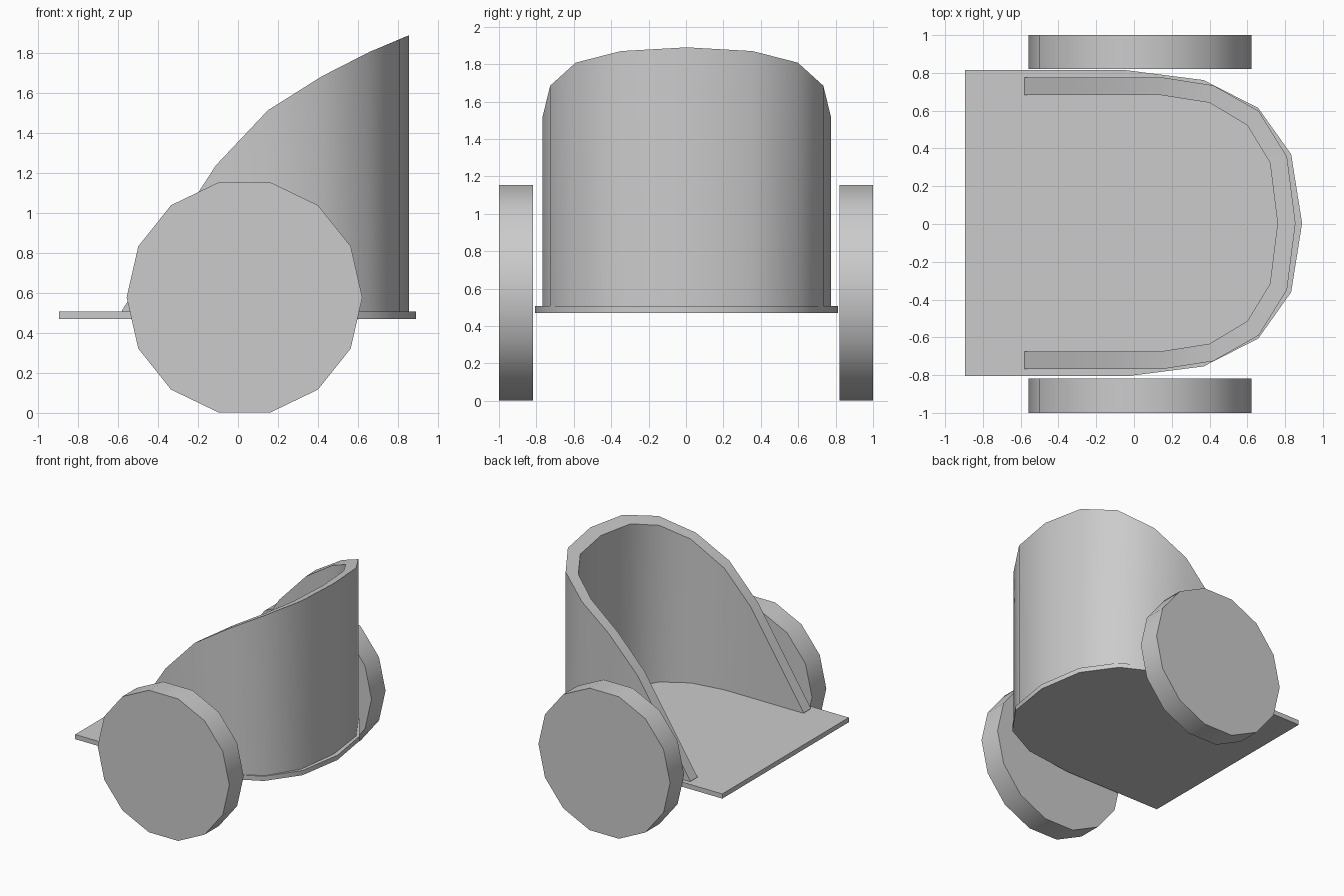
import bpy, bmesh, math

if "Cube" in bpy.data.objects:
    bpy.data.objects.remove(bpy.data.objects["Cube"])

YC = 0.004  # mirror line of the body


def finish(name, bm):
    bmesh.ops.recalc_face_normals(bm, faces=bm.faces)
    me = bpy.data.meshes.new(name)
    bm.to_mesh(me)
    bm.free()
    ob = bpy.data.objects.new(name, me)
    bpy.context.collection.objects.link(ob)
    bpy.ops.object.select_all(action='DESELECT')
    ob.select_set(True)
    bpy.context.view_layer.objects.active = ob
    bpy.ops.object.shade_smooth_by_angle(angle=math.radians(30))
    return ob


def mirrored(half):
    """Half outline (back to nose) -> full U outline."""
    return ([(x, YC + y) for x, y in half]
            + [(x, YC - y) for x, y in reversed(half[:-1])])


def prism(name, ring_a, ring_b):
    bm = bmesh.new()
    a = [bm.verts.new(p) for p in ring_a]
    b = [bm.verts.new(p) for p in ring_b]
    bm.faces.new(a)
    bm.faces.new(b)
    for i in range(len(a)):
        j = (i + 1) % len(a)
        bm.faces.new((a[i], a[j], b[j], b[i]))
    return finish(name, bm)


# Floor board: flat U-shaped plate
floor = mirrored([(-0.895, 0.81), (-0.04, 0.81), (0.368, 0.758),
                  (0.658, 0.61), (0.832, 0.365), (0.89, 0)])
prism("floor_board", [(x, y, 0.47) for x, y in floor],
      [(x, y, 0.508) for x, y in floor])

# Curved wall, its top edge following a sloped side profile
TOP = [(-0.58, 0.515), (-0.11, 1.24), (0.15, 1.515), (0.42, 1.685),
       (0.66, 1.808), (0.81, 1.87), (0.855, 1.89)]


def top_z(x):
    for (x0, z0), (x1, z1) in zip(TOP, TOP[1:]):
        if x <= x1:
            return z0 + (z1 - z0) * (x - x0) / (x1 - x0)
    return TOP[-1][1]


outer = mirrored([(-0.58, 0.772), (-0.33, 0.772), (-0.11, 0.772), (0.15, 0.772),
                  (0.42, 0.73), (0.66, 0.594), (0.81, 0.352), (0.855, 0)])
inner = mirrored([(-0.58, 0.68), (-0.33, 0.68), (-0.11, 0.68), (0.13, 0.68),
                  (0.40, 0.638), (0.60, 0.518), (0.72, 0.32), (0.76, 0)])
bm = bmesh.new()
rows = []
for (ox, oy), (ix, iy) in zip(outer, inner):
    rows.append([bm.verts.new(p) for p in (
        (ox, oy, 0.505), (ox, oy, top_z(ox)), (ix, iy, top_z(ix)), (ix, iy, 0.505))])
for r, s in zip(rows, rows[1:]):
    for k in range(4):
        m = (k + 1) % 4
        bm.faces.new((r[k], r[m], s[m], s[k]))
bm.faces.new(rows[0])
bm.faces.new(rows[-1])
finish("curved_wall", bm)

# Wheels: solid 14-sided discs
R, WX, WZ = 0.59, 0.0325, 0.578
disc = [(WX + R * math.cos(math.tau * i / 14), WZ + R * math.sin(math.tau * i / 14))
        for i in range(14)]
for name, y0, y1 in (("front_wheel", -1.0, -0.817), ("rear_wheel", 0.82, 1.0)):
    prism(name, [(x, y0, z) for x, z in disc], [(x, y1, z) for x, z in disc])
